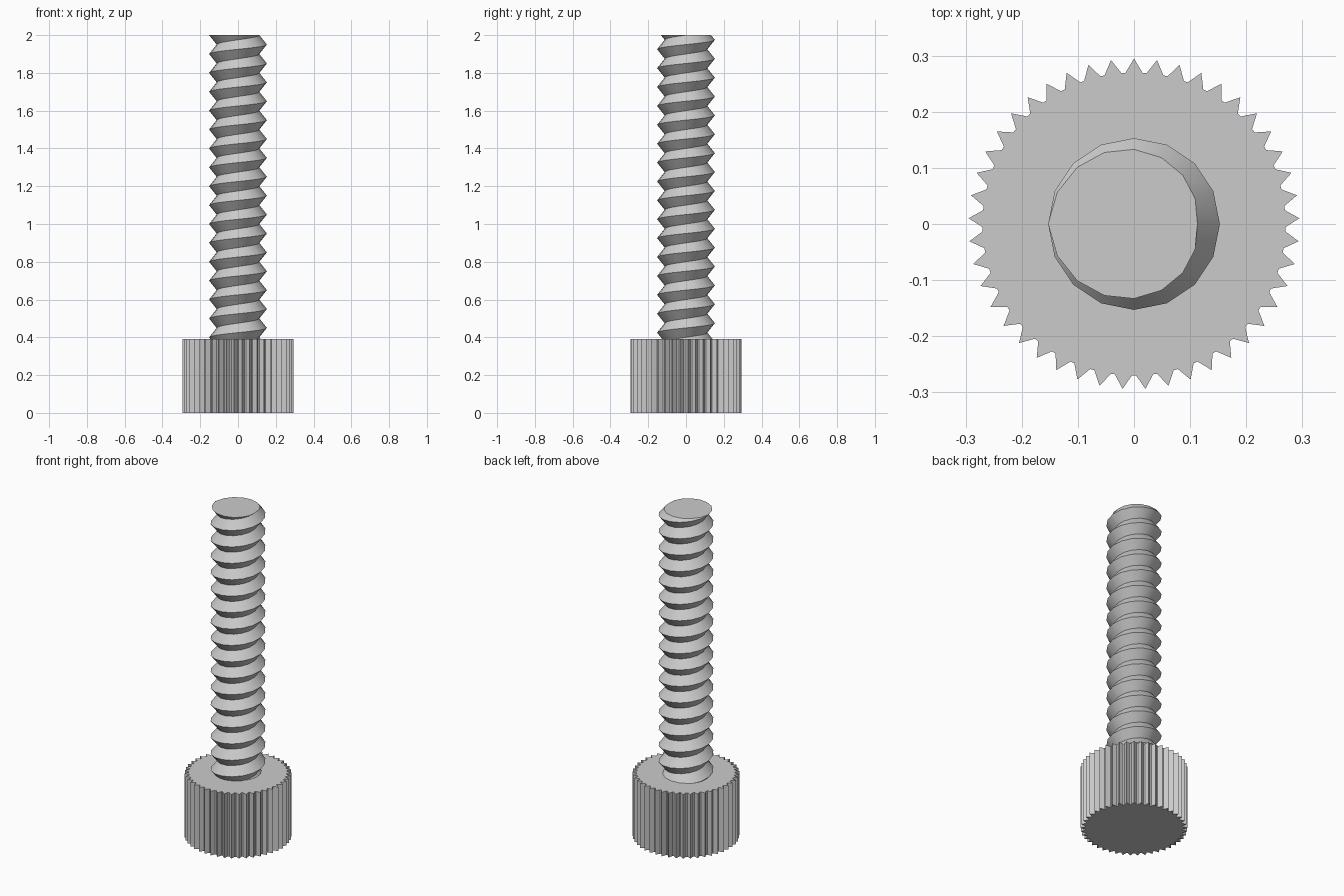
import bpy
import bmesh
from math import cos, sin, pi, radians

default = bpy.data.objects.get("Cube")
if default:
    bpy.data.objects.remove(default, do_unlink=True)

HEAD_TOP, TOP = 0.39, 2.0
TEETH, TIP_R, VALLEY_R = 45, 0.295, 0.27
CREST_R, ROOT_R, PITCH, SEGMENTS = 0.153, 0.113, 0.1, 16

steel = bpy.data.materials.new("grey steel")
steel.use_nodes = True
colour = (0.6, 0.6, 0.6, 1)
steel.diffuse_color = colour
steel.node_tree.nodes["Principled BSDF"].inputs["Base Color"].default_value = colour


def finish(bm, name, smooth):
    bmesh.ops.recalc_face_normals(bm, faces=bm.faces)
    mesh = bpy.data.meshes.new(name)
    bm.to_mesh(mesh)
    bm.free()
    mesh.materials.append(steel)
    obj = bpy.data.objects.new(name, mesh)
    bpy.context.collection.objects.link(obj)
    if smooth:
        bpy.ops.object.select_all(action='DESELECT')
        obj.select_set(True)
        bpy.context.view_layer.objects.active = obj
        bpy.ops.object.shade_smooth_by_angle(angle=radians(30))
    return obj


# Knurled head: pointed teeth with narrow flat valleys, extruded upward
bm = bmesh.new()
step = 2 * pi / TEETH
outline = []
for i in range(TEETH):
    for offset, r in ((0, TIP_R), (0.4, VALLEY_R), (0.6, VALLEY_R)):
        a = pi / 2 + (i + offset) * step
        outline.append(bm.verts.new((r * cos(a), r * sin(a), 0)))
base = bm.faces.new(outline)
extruded = bmesh.ops.extrude_face_region(bm, geom=[base], use_keep_orig=True)
lifted = [v for v in extruded["geom"] if isinstance(v, bmesh.types.BMVert)]
bmesh.ops.translate(bm, verts=lifted, vec=(0, 0, HEAD_TOP))
finish(bm, "knurled_head", False)

# Threaded shaft: right-handed V thread swept as one continuous helix
bm = bmesh.new()
turns = round((TOP - HEAD_TOP) / PITCH) + 4
start = TOP - (turns - 2) * PITCH
crests, roots = [], []
for k in range(turns * SEGMENTS + 1):
    a = pi + 2 * pi * k / SEGMENTS
    z = start + PITCH * k / SEGMENTS
    crests.append(bm.verts.new((CREST_R * cos(a), CREST_R * sin(a), z)))
    roots.append(bm.verts.new((ROOT_R * cos(a), ROOT_R * sin(a), z + PITCH / 2)))
for k in range(turns * SEGMENTS):
    bm.faces.new((crests[k], crests[k + 1], roots[k + 1], roots[k]))
    n = k + SEGMENTS
    if n + 1 < len(crests):
        bm.faces.new((roots[k], roots[k + 1], crests[n + 1], crests[n]))

# Trim the helix flat at the tip and just inside the head, then cap the tip
for z, direction in ((HEAD_TOP - 0.01, -1), (TOP, 1)):
    cut = bmesh.ops.bisect_plane(
        bm, geom=bm.verts[:] + bm.edges[:] + bm.faces[:], dist=1e-5,
        plane_co=(0, 0, z), plane_no=(0, 0, direction), clear_outer=True)
    rim = [e for e in bm.edges if e.is_boundary
           and all(abs(v.co.z - z) < 1e-4 for v in e.verts)]
    bmesh.ops.holes_fill(bm, edges=rim, sides=0)
finish(bm, "threaded_shaft", True)
